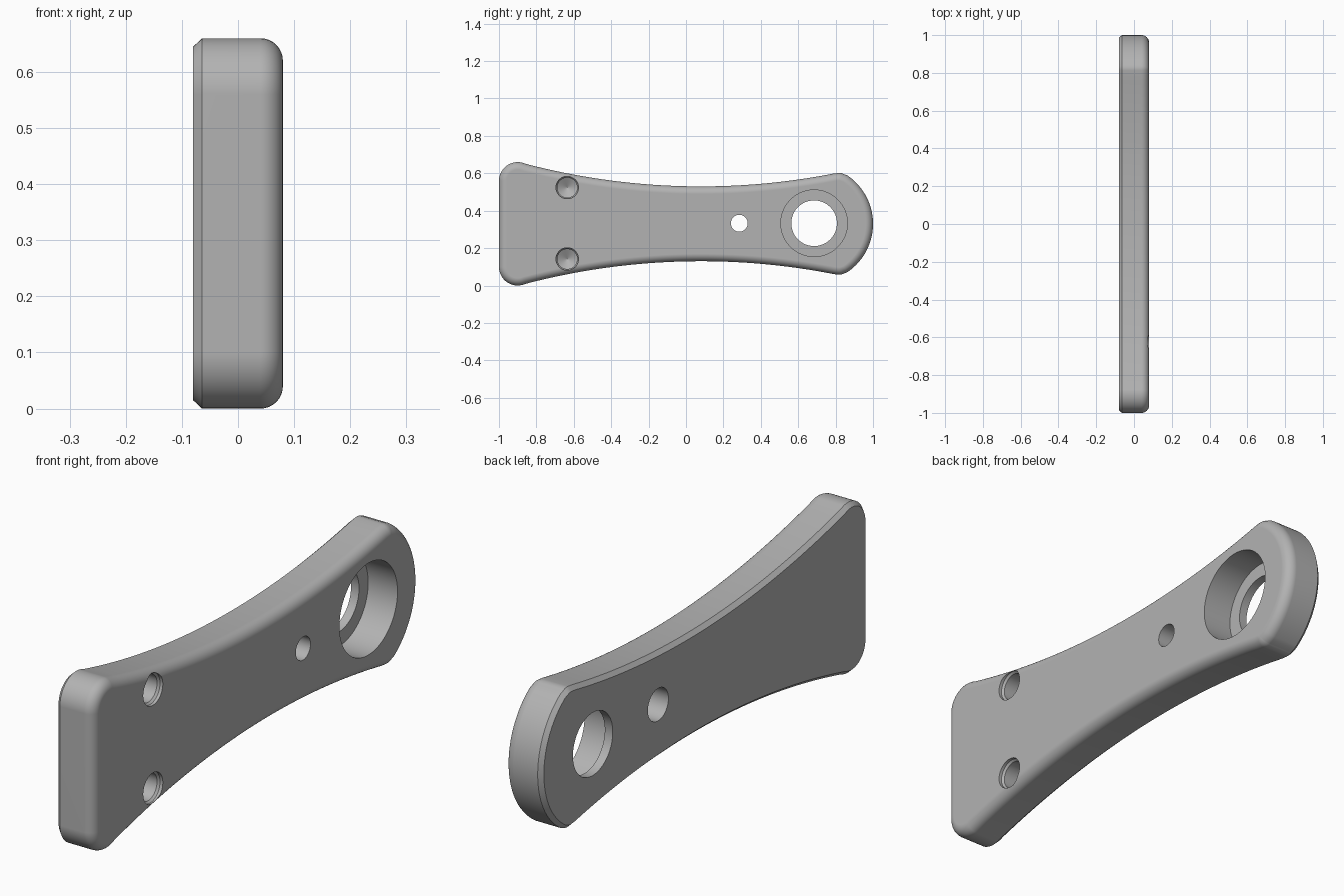
import bpy, bmesh
from math import sin, cos, radians, pi, sqrt
from mathutils import Vector

if "Cube" in bpy.data.objects:
    bpy.data.objects.remove(bpy.data.objects["Cube"])

MID = 0.33      # height of the centre line
HALF = 0.08     # half thickness

grey = bpy.data.materials.new("plain grey")
grey.use_nodes = True
grey.diffuse_color = (0.45, 0.45, 0.45, 1)
grey.node_tree.nodes["Principled BSDF"].inputs["Base Color"].default_value = (0.45, 0.45, 0.45, 1)


def arc(cy, cz, r, start, end, n):
    """Convex arc in the y-z plane as (point, outward normal) pairs."""
    out = []
    for i in range(n + 1):
        a = radians(start + (end - start) * i / n)
        d = Vector((cos(a), sin(a)))
        out.append((Vector((cy, cz)) + d * r, d))
    return out


def waist(cy, low, r, y0, y1, n):
    """Concave arc whose normals point up to its centre."""
    out = []
    for i in range(n + 1):
        y = y0 + (y1 - y0) * i / n
        p = Vector((y, low + r - sqrt(r * r - (y - cy) ** 2)))
        out.append((p, (Vector((cy, low + r)) - p).normalized()))
    return out


def make_object(name, bm):
    bmesh.ops.recalc_face_normals(bm, faces=bm.faces)
    mesh = bpy.data.meshes.new(name)
    bm.to_mesh(mesh)
    bm.free()
    mesh.materials.append(grey)
    obj = bpy.data.objects.new(name, mesh)
    bpy.context.collection.objects.link(obj)
    return obj


def skin(bm, rings):
    """Join closed rings of points in order and cap both ends."""
    loops = [[bm.verts.new(p) for p in ring] for ring in rings]
    n = len(loops[0])
    for a, b in zip(loops, loops[1:]):
        for i in range(n):
            j = (i + 1) % n
            bm.faces.new((a[i], a[j], b[j], b[i]))
    bm.faces.new(loops[0])
    bm.faces.new(loops[-1])


# Plate outline: upper half, then its mirror below the centre line
upper = (arc(-0.9, 0.56, 0.1, 180, 76, 14)
         + waist(0.08, 0.53, 3.7, -0.855, 0.79, 48)
         + arc(0.82, 0.552, 0.05, 101, 60, 8)
         + arc(0.688, MID, 0.312, 56, 0, 20))
lower = [(Vector((p.x, 2 * MID - p.y)), Vector((d.x, -d.y))) for p, d in upper[-2::-1]]
outline = upper + lower

# Edge section as (inset, x): chamfer on one side, round on the other
section = [(0.015, -HALF), (0, -HALF + 0.016)]
for i in range(9):
    a = pi / 2 * i / 8
    section.append((0.04 * (1 - cos(a)), HALF - 0.04 + 0.04 * sin(a)))

bm = bmesh.new()
skin(bm, [[(x, p.x - d.x * inset, p.y - d.y * inset) for p, d in outline]
          for inset, x in section])
plate = make_object("handle_plate", bm)


def drill(y, z, profile, n=64):
    """Cut a turned hole along x; profile is a list of (x, radius)."""
    bm = bmesh.new()
    skin(bm, [[(x, y + r * cos(2 * pi * i / n), z + r * sin(2 * pi * i / n))
               for i in range(n)] for x, r in profile])
    cutter = make_object("hole_cutter", bm)
    cutter.hide_render = True
    mod = plate.modifiers.new("hole", "BOOLEAN")
    mod.operation = "DIFFERENCE"
    mod.solver = "EXACT"
    mod.object = cutter
    bpy.context.view_layer.objects.active = plate
    bpy.ops.object.modifier_apply(modifier=mod.name)
    bpy.data.objects.remove(cutter)


# Stepped main bore
drill(0.685, MID + 0.003, [(0.1, 0.178), (-0.046, 0.178), (-0.046, 0.122), (-0.1, 0.122)], 96)
# Small through hole, wider from the chamfered side
drill(0.285, MID + 0.003, [(0.1, 0.045), (0.012, 0.045), (0.012, 0.063), (-0.1, 0.063)])
# Pair of blind holes with drill-point bottoms
for side in (-1, 1):
    drill(-0.635, MID + 0.003 + side * 0.191,
          [(0.1, 0.06), (HALF - 0.012, 0.06), (HALF - 0.02, 0.053),
           (-0.02, 0.053), (-0.05, 0.001)])

# Smooth shading with sharp machined edges
bpy.ops.object.select_all(action="DESELECT")
plate.select_set(True)
bpy.context.view_layer.objects.active = plate
bpy.ops.object.shade_smooth_by_angle(angle=radians(30))
weighted = plate.modifiers.new("weighted_normals", "WEIGHTED_NORMAL")
weighted.keep_sharp = True
